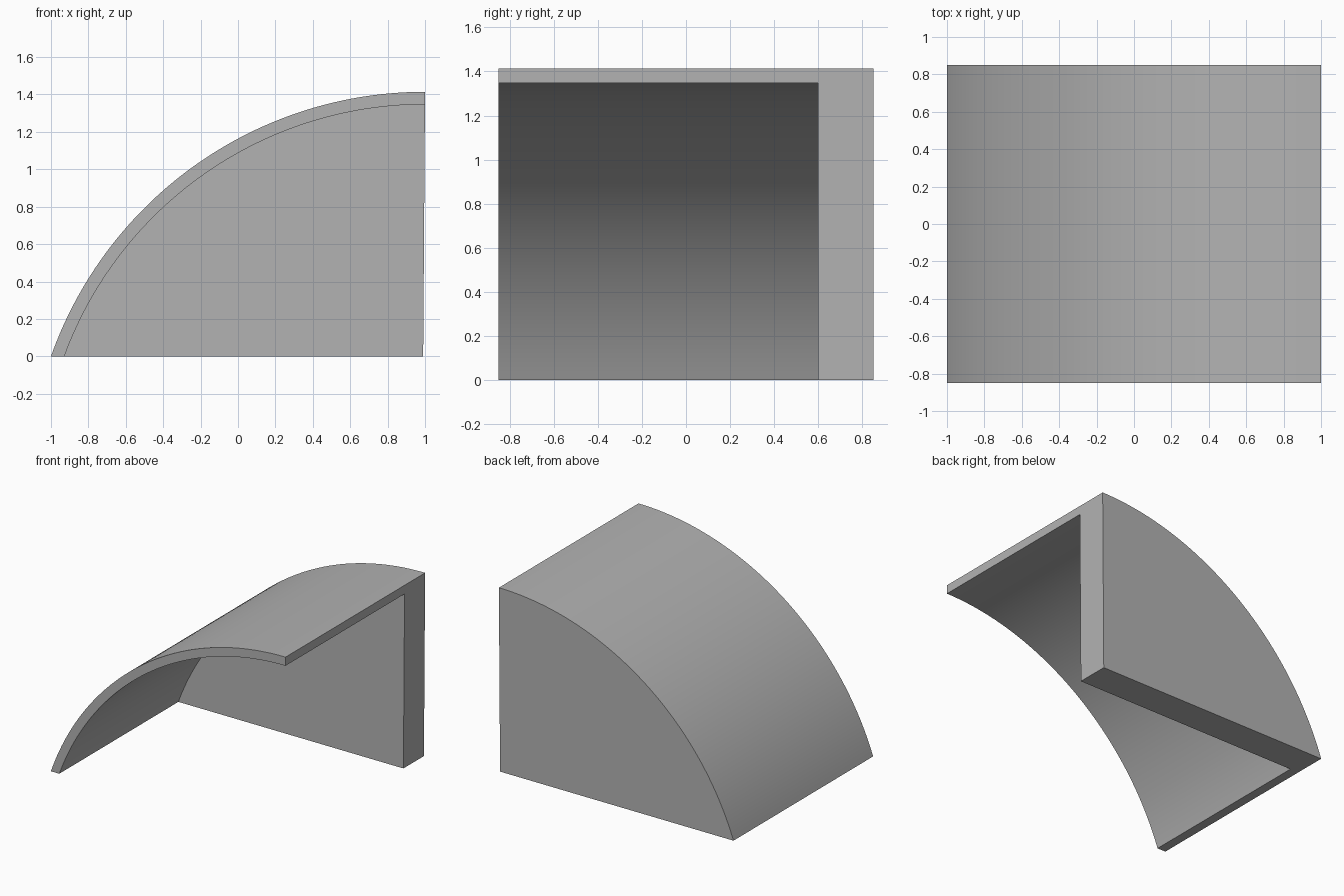
import bpy, bmesh
from math import asin, acos, pi, sin, cos, radians

old = bpy.data.objects.get("Cube")
if old:
    bpy.data.objects.remove(old, do_unlink=True)

HALF_DEPTH, WALL_FRONT = 0.85, 0.60
AXIS_X, AXIS_Z = 1.0, -0.707
OUTER, INNER = 2.1213, 2.054

grey = bpy.data.materials.new("plain grey")
grey.use_nodes = True
colour = (0.45, 0.45, 0.45, 1)
grey.diffuse_color = colour
grey.node_tree.nodes["Principled BSDF"].inputs["Base Color"].default_value = colour


def arc(radius, start, end, steps=64):
    """Points along the vault, in the xz plane."""
    angles = [start + (end - start) * i / steps for i in range(steps + 1)]
    return [(AXIS_X + radius * cos(a), AXIS_Z + radius * sin(a)) for a in angles]


def extrude_profile(name, points, y0, y1):
    """Solid prism from an xz profile."""
    bm = bmesh.new()
    face = bm.faces.new([bm.verts.new((x, y0, z)) for x, z in points])
    moved = bmesh.ops.extrude_face_region(bm, geom=[face])["geom"]
    verts = [v for v in moved if isinstance(v, bmesh.types.BMVert)]
    bmesh.ops.translate(bm, verts=verts, vec=(0, y1 - y0, 0))
    bmesh.ops.recalc_face_normals(bm, faces=bm.faces)
    mesh = bpy.data.meshes.new(name)
    bm.to_mesh(mesh)
    bm.free()
    mesh.materials.append(grey)
    obj = bpy.data.objects.new(name, mesh)
    bpy.context.collection.objects.link(obj)
    return obj


# Solid quarter vault, its upright end leaning very slightly
foot = pi - asin(-AXIS_Z / OUTER)
vault = extrude_profile("vault_with_back_wall",
                        arc(OUTER, pi / 2, foot) + [(0.99, 0)],
                        -HALF_DEPTH, HALF_DEPTH)

# Hollow under the shell, open to the front, the side and below
hollow = extrude_profile("hollow_cutter",
                         arc(INNER, radians(85), radians(165)) + [(1.18, -0.18)],
                         -HALF_DEPTH - 0.2, WALL_FRONT)
hollow.hide_render = True

cut = vault.modifiers.new("hollow", 'BOOLEAN')
cut.operation = 'DIFFERENCE'
cut.solver = 'EXACT'
cut.object = hollow

# Bake the cut, then smooth the curved faces only
bpy.ops.object.select_all(action='DESELECT')
bpy.context.view_layer.objects.active = vault
vault.select_set(True)
bpy.ops.object.modifier_apply(modifier=cut.name)
bpy.data.objects.remove(hollow, do_unlink=True)
bpy.ops.object.shade_smooth_by_angle(angle=radians(30))
